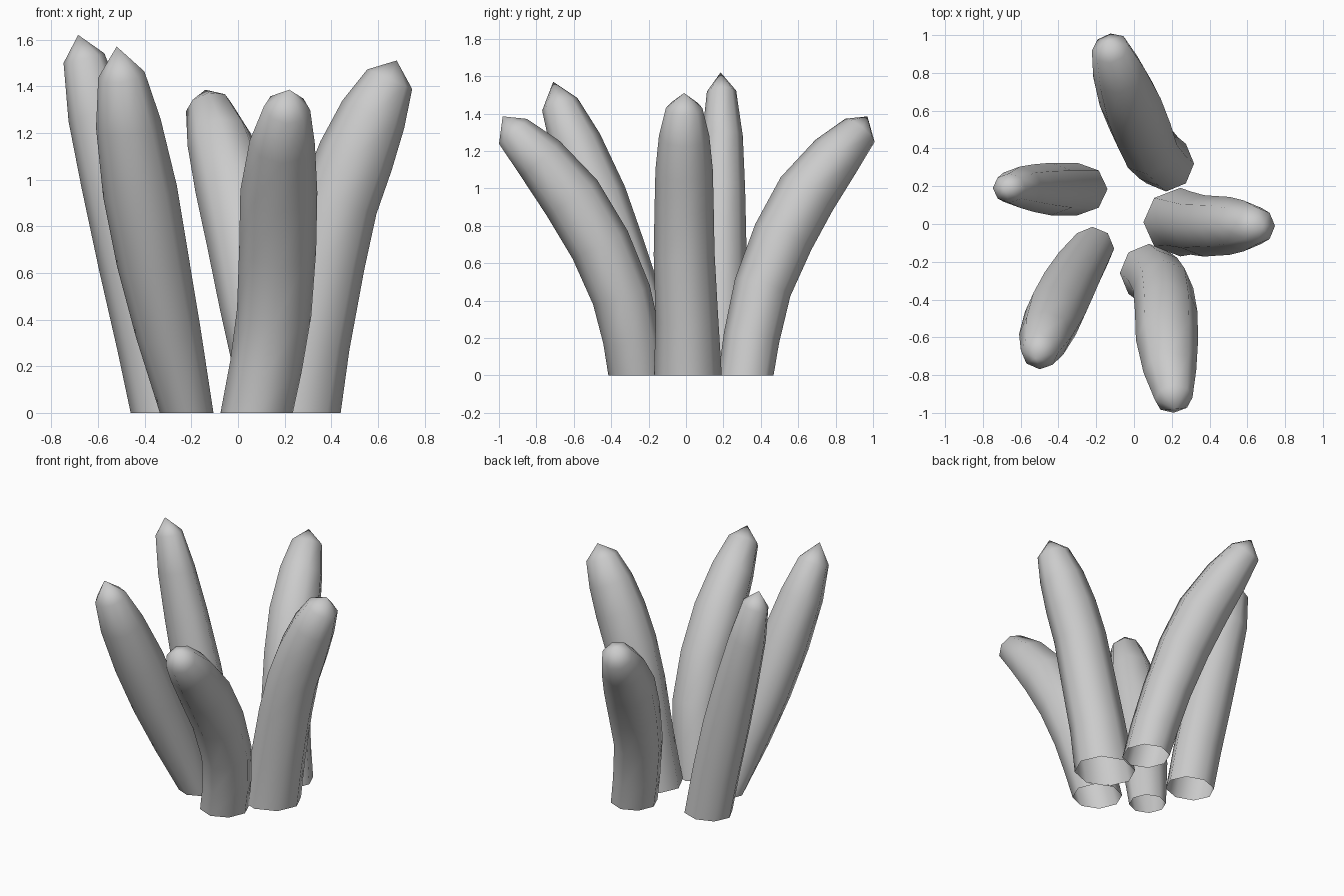
import bpy, bmesh, math
from mathutils import Vector

cube = bpy.data.objects.get("Cube")
if cube:
    bpy.data.objects.remove(cube, do_unlink=True)

SIDES = 8

grey = bpy.data.materials.new("plain grey")
grey.use_nodes = True
grey.diffuse_color = (0.6, 0.6, 0.6, 1)
grey.node_tree.nodes["Principled BSDF"].inputs["Base Color"].default_value = (0.6, 0.6, 0.6, 1)


def stalk(name, path, tip, depth=1.0):
    """Tapered eight-sided tube along (x, y, z, radius) stations, open below, pointed above."""
    bm = bmesh.new()
    centres = [Vector(p[:3]) for p in path]
    rings = []
    for i, c in enumerate(centres):
        if i == 0:
            along = Vector((0, 0, 1))
        else:
            ahead = centres[i + 1] if i + 1 < len(path) else Vector(tip)
            along = (ahead - centres[i - 1]).normalized()
        side = Vector((1, 0, 0))
        side = (side - along * side.dot(along)).normalized()
        out = along.cross(side) * depth
        r = path[i][3]
        ring = []
        for k in range(SIDES):
            a = math.tau * k / SIDES
            ring.append(bm.verts.new(c + r * (math.cos(a) * side + math.sin(a) * out)))
        rings.append(ring)
    for low, high in zip(rings, rings[1:]):
        for k in range(SIDES):
            n = (k + 1) % SIDES
            bm.faces.new((low[k], low[n], high[n], high[k]))
    point = bm.verts.new(tip)
    for k in range(SIDES):
        bm.faces.new((rings[-1][k], rings[-1][(k + 1) % SIDES], point))
    mesh = bpy.data.meshes.new(name)
    bm.to_mesh(mesh)
    bm.free()
    mesh.materials.append(grey)
    obj = bpy.data.objects.new(name, mesh)
    bpy.context.collection.objects.link(obj)
    bpy.ops.object.select_all(action='DESELECT')
    obj.select_set(True)
    bpy.context.view_layer.objects.active = obj
    bpy.ops.object.shade_smooth_by_angle(angle=math.radians(60))


# Short stalks that arch forwards and backwards
stalk("front_stalk", [
    (.08, -.26, 0, .155), (.12, -.29, .2, .155), (.155, -.345, .43, .16),
    (.17, -.46, .7, .165), (.175, -.61, .95, .165), (.19, -.78, 1.16, .14),
    (.21, -.925, 1.305, .1)], (.22, -.98, 1.385))
stalk("back_stalk", [
    (.17, .32, 0, .148), (.13, .35, .2, .15), (.075, .41, .47, .155),
    (.03, .52, .74, .165), (-.02, .645, .97, .165), (-.08, .8, 1.17, .14),
    (-.125, .93, 1.31, .1)], (-.14, .97, 1.385))

# Wide stalk leaning to the left side
stalk("left_stalk", [
    (.245, .01, 0, .195), (.3, .005, .3, .18), (.37, -.01, .65, .175),
    (.43, -.01, .9, .17), (.505, -.01, 1.1, .165), (.58, -.01, 1.28, .145),
    (.65, -.01, 1.43, .105)], (.68, -.01, 1.51), .93)

# Tall stalks leaning to the right side
stalk("front_right_stalk", [
    (-.22, -.13, 0, .115), (-.3, -.25, .35, .14), (-.365, -.365, .65, .155),
    (-.42, -.475, .95, .16), (-.47, -.59, 1.24, .14),
    (-.5, -.675, 1.45, .1)], (-.52, -.71, 1.57))
stalk("back_right_stalk", [
    (-.3, .185, 0, .16), (-.36, .185, .3, .16), (-.44, .185, .65, .16),
    (-.53, .19, 1, .145), (-.605, .195, 1.28, .125),
    (-.66, .19, 1.52, .09)], (-.685, .185, 1.62), .87)
